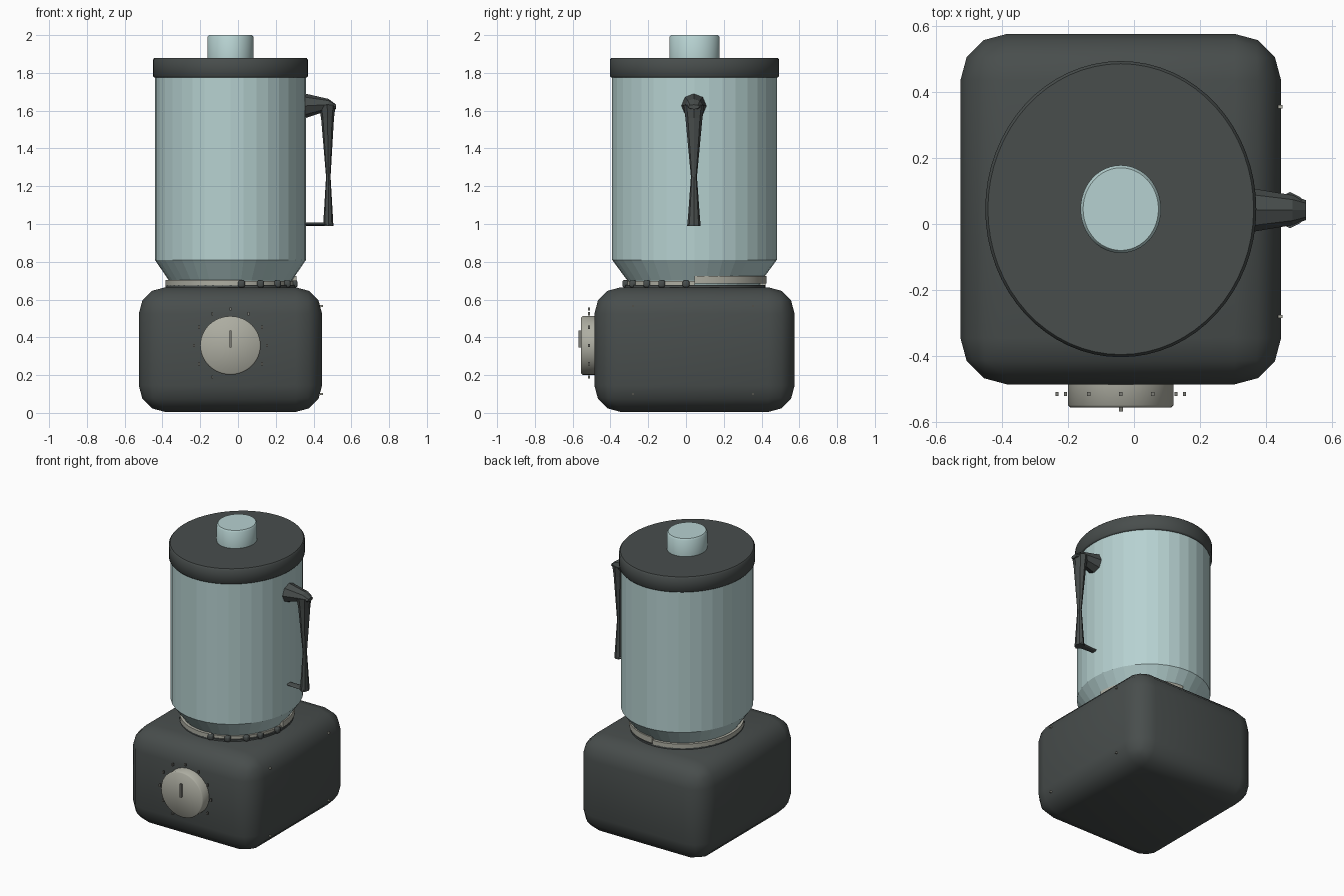
import bpy, bmesh, math
from mathutils import Vector

if "Cube" in bpy.data.objects:
    bpy.data.objects.remove(bpy.data.objects["Cube"])

CX, CY = -0.04, 0.045          # shared axis of base, jar and lid


def material(name, rgb):
    m = bpy.data.materials.new(name)
    m.diffuse_color = (*rgb, 1)
    m.use_nodes = True
    m.node_tree.nodes["Principled BSDF"].inputs["Base Color"].default_value = m.diffuse_color
    return m


DARK = material("charcoal plastic", (0.065, 0.075, 0.073))
GLASS = material("pale teal glass", (0.47, 0.64, 0.635))
CREAM = material("warm grey", (0.42, 0.42, 0.36))
GREY = material("mid grey", (0.20, 0.20, 0.18))


def finish(name, bm, mat, angle=None):
    bmesh.ops.recalc_face_normals(bm, faces=bm.faces)
    mesh = bpy.data.meshes.new(name)
    bm.to_mesh(mesh)
    bm.free()
    ob = bpy.data.objects.new(name, mesh)
    bpy.context.collection.objects.link(ob)
    mesh.materials.append(mat)
    if angle:
        bpy.ops.object.select_all(action='DESELECT')
        bpy.context.view_layer.objects.active = ob
        ob.select_set(True)
        bpy.ops.object.shade_smooth_by_angle(angle=math.radians(angle))
    return ob


def loft(name, rings, mat, angle=None):
    """Skin a list of point rings and cap both ends."""
    bm = bmesh.new()
    vs = [[bm.verts.new(p) for p in r] for r in rings]
    n = len(rings[0])
    for a, b in zip(vs, vs[1:]):
        for i in range(n):
            j = (i + 1) % n
            bm.faces.new((a[i], a[j], b[j], b[i]))
    bm.faces.new(vs[0])
    bm.faces.new(vs[-1])
    return finish(name, bm, mat, angle)


def ellipse(c, u, v, n):
    c, u, v = Vector(c), Vector(u), Vector(v)
    return [c + u * math.cos(2 * math.pi * i / n) + v * math.sin(2 * math.pi * i / n)
            for i in range(n)]


def turned(name, profile, mat, n, angle=None):
    """Upright elliptical body from (x radius, y radius, z) rows."""
    return loft(name, [ellipse((CX, CY, z), (rx, 0, 0), (0, ry, 0), n)
                       for rx, ry, z in profile], mat, angle)


def box(name, lo, hi, mat, bevel=0, segments=3, angle=None):
    bm = bmesh.new()
    bmesh.ops.create_cube(bm, size=1)
    lo, hi = Vector(lo), Vector(hi)
    for v in bm.verts:
        v.co = Vector([(a + b) / 2 + c * (b - a) for a, b, c in zip(lo, hi, v.co)])
    if bevel:
        bmesh.ops.bevel(bm, geom=list(bm.edges), offset=bevel, segments=segments,
                        profile=0.5, affect='EDGES')
    return finish(name, bm, mat, angle)


def arc_band(name, a0, a1, z0, z1, r_in, r_out, mat, n=24):
    """Part of an elliptical collar between two angles in degrees."""
    rings = []
    for i in range(n + 1):
        t = math.radians(a0 + (a1 - a0) * i / n)
        rings.append([(CX + r * math.cos(t), CY + r * 1.09 * math.sin(t), z)
                      for r, z in ((r_in, z0), (r_out, z0), (r_out, z1), (r_in, z1))])
    return loft(name, rings, mat, 40)


# Motor base
box("motor_base", (-0.525, -0.485, 0.005), (0.445, 0.575, 0.665), DARK, 0.14, 3, 50)

# Jar, lid and filler cap
turned("jar", [(0.31, 0.338, 0.66), (0.325, 0.355, 0.70), (0.40, 0.436, 0.81),
               (0.40, 0.436, 1.79)], GLASS, 36)
turned("lid", [(0.403, 0.441, 1.775), (0.41, 0.448, 1.783), (0.41, 0.448, 1.87),
               (0.402, 0.44, 1.88)], DARK, 64, 50)
turned("filler_cap", [(0.122, 0.133, 1.87), (0.122, 0.133, 1.99),
                      (0.114, 0.125, 2.0)], GLASS, 48, 50)

# Collar between base and jar: low at the front, raised at the back right
arc_band("collar", 90, 280, 0.675, 0.703, 0.30, 0.345, CREAM, 32)
arc_band("collar_raised", 0, 90, 0.685, 0.725, 0.30, 0.35, CREAM)
arc_band("collar_front", 280, 360, 0.678, 0.697, 0.30, 0.335, CREAM)
turned("collar_foot", [(0.345, 0.376, 0.655), (0.345, 0.376, 0.677)], DARK, 48, 40)
for k, deg in enumerate((-80, -62, -43, -28, -7)):
    t = math.radians(deg)
    x, y = CX + 0.34 * math.cos(t), CY + 0.37 * math.sin(t)
    box(f"collar_stud_{k}", (x - 0.018, y - 0.018, 0.664), (x + 0.018, y + 0.018, 0.702),
        DARK, 0.01, 2, 50)

# Handle: tapering top arm, waisted grip, thin lower arm
loft("handle_top_arm",
     [ellipse((x, CY - 0.003, z), (0, w, 0), (0, 0, h), 8)
      for x, z, w, h in ((0.345, 1.625, 0.068, 0.068), (0.48, 1.632, 0.045, 0.03),
                         (0.52, 1.62, 0.03, 0.012))], DARK)
loft("handle_grip",
     [ellipse((x, CY - 0.003, z), (rx, 0, 0), (0, ry, 0), 8)
      for x, z, rx, ry in ((0.472, 1.63, 0.045, 0.055), (0.474, 1.56, 0.034, 0.045),
                           (0.478, 1.25, 0.012, 0.016), (0.478, 1.03, 0.025, 0.032),
                           (0.478, 0.99, 0.027, 0.036))], DARK)
loft("handle_lower_arm",
     [ellipse((x, CY - 0.003, 0.999), (0, w, 0), (0, 0, 0.009), 8)
      for x, w in ((0.345, 0.02), (0.49, 0.032))], DARK)

# Speed dial with pointer and scale marks
loft("dial", [ellipse((CX, y, 0.357), (r, 0, 0), (0, 0, r * 0.97), 48)
              for y, r in ((-0.47, 0.16), (-0.548, 0.16), (-0.555, 0.153))], CREAM, 50)
box("dial_pointer", (CX - 0.006, -0.568, 0.345), (CX + 0.006, -0.55, 0.435), GREY)
for k in range(-1, 9):
    t = math.radians(30 * k)
    x, z = CX + 0.193 * math.cos(t), 0.357 + 0.193 * math.sin(t)
    box(f"scale_mark_{k + 1}", (x - 0.005, -0.52, z - 0.009), (x + 0.005, -0.508, z + 0.009), GREY)

# Screws on the right side of the base
for k, (y, z) in enumerate(((-0.28, 0.1), (0.355, 0.1), (-0.28, 0.565), (0.355, 0.565))):
    box(f"side_screw_{k}", (0.435, y - 0.005, z - 0.005), (0.449, y + 0.005, z + 0.005), CREAM)
